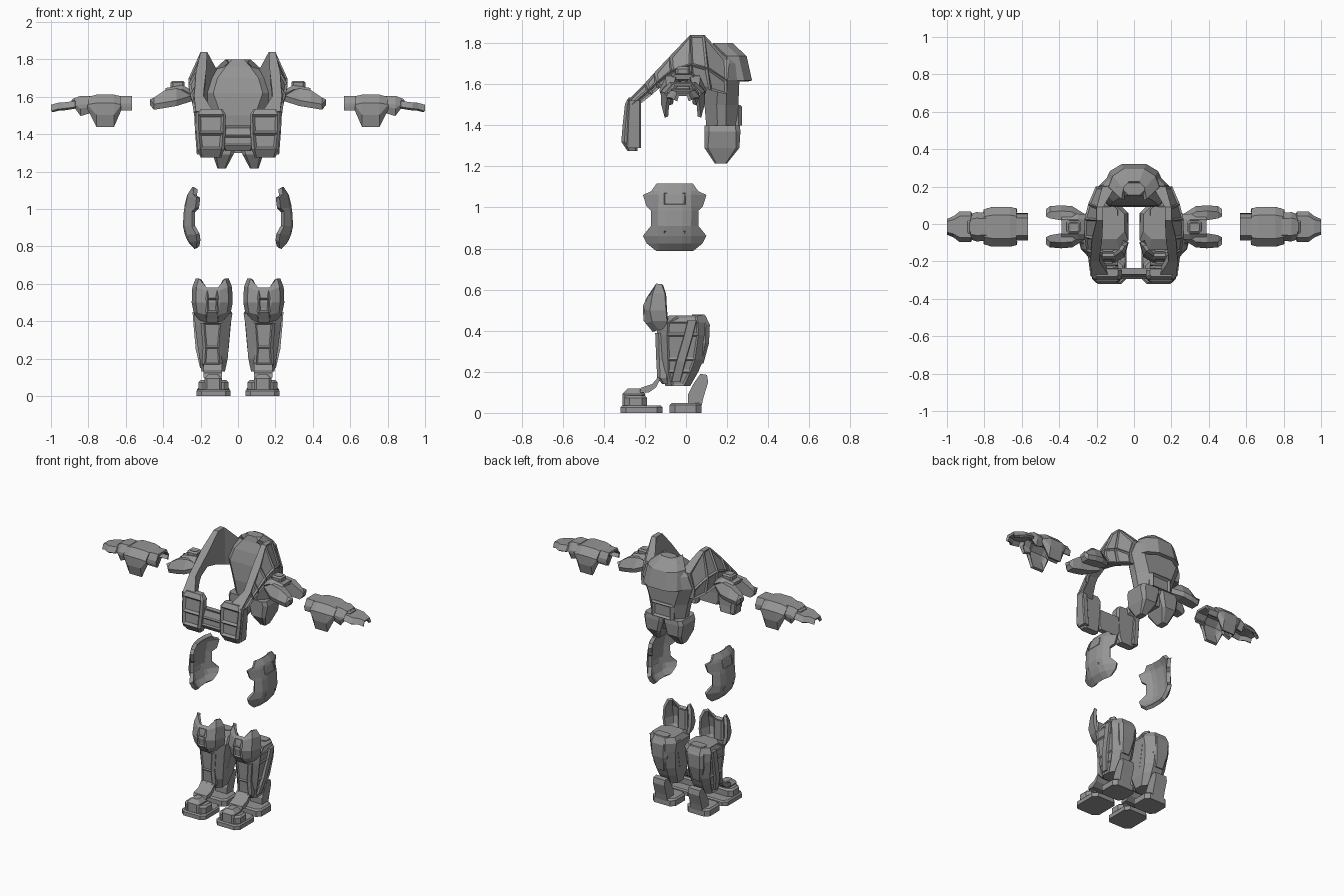
import bpy, bmesh
from mathutils import Vector

mat = bpy.data.materials.new("plate_grey")
mat.diffuse_color = (0.30, 0.30, 0.30, 1)


def loft(name, rings, closed=True, thick=0.0, mirror=True, inset=None):
    """Skin a row of point rings; open rings become plates with thickness."""
    bm = bmesh.new()
    vs = [[bm.verts.new(p) for p in r] for r in rings]
    n = len(rings[0])
    for a, b in zip(vs, vs[1:]):
        for i in range(n if closed else n - 1):
            j = (i + 1) % n
            bm.faces.new((a[i], a[j], b[j], b[i]))
    if closed:
        bm.faces.new(vs[0])
        bm.faces.new(vs[-1])
    bmesh.ops.recalc_face_normals(bm, faces=bm.faces)
    if inset:
        d, limit, width, depth = inset
        bm.normal_update()
        sel = [f for f in bm.faces if f.normal.dot(Vector(d)) > limit]
        bmesh.ops.inset_individual(bm, faces=sel, thickness=width, depth=depth)
    me = bpy.data.meshes.new(name)
    bm.to_mesh(me)
    bm.free()
    me.materials.append(mat)
    ob = bpy.data.objects.new(name, me)
    bpy.context.collection.objects.link(ob)
    if thick:
        s = ob.modifiers.new("thickness", 'SOLIDIFY')
        s.thickness, s.offset = thick, 0
    if mirror:
        ob.modifiers.new("mirror", 'MIRROR')
    return ob


def octa(cx, hx, y0, y1, z, c=0.3):
    """Chamfered rectangle at height z."""
    k = min(c * hx, c * (y1 - y0) / 2 * 1.6)
    a, b = cx - hx, cx + hx
    return [(a + k, y0, z), (b - k, y0, z), (b, y0 + k, z), (b, y1 - k, z),
            (b - k, y1, z), (a + k, y1, z), (a, y1 - k, z), (a, y0 + k, z)]


def block(name, x0, x1, y0, y1, z0, z1, bev=0.01, **kw):
    """Box with a chamfered outline and a narrowed top."""
    cx, hx = (x0 + x1) / 2, (x1 - x0) / 2
    return loft(name, [octa(cx, hx, y0, y1, z0), octa(cx, hx, y0, y1, z1 - bev),
                       octa(cx, hx - bev, y0 + bev, y1 - bev, z1)], **kw)


def prism(name, x0, x1, yz, **kw):
    """Side outline extruded across x."""
    return loft(name, [[(x, y, z) for y, z in yz] for x in (x0, x1)], **kw)


def arch(x, pts):
    return [(x, y, z) for y, z in pts]


# --- Back shell
loft("back_shell", [octa(0, hx, y0, y1, z, .45) for z, hx, y0, y1 in [
    (1.30, .10, .11, .22), (1.38, .125, .10, .25), (1.50, .15, .09, .255), (1.62, .19, .10, .26),
    (1.70, .16, .12, .26), (1.76, .10, .145, .24), (1.80, .055, .155, .22)]], mirror=False)
loft("back_collar_flap", [
    [(-w * 1.2, y - .09, z), (-w, y - .035, z), (-w * .5, y, z), (w * .5, y, z),
     (w, y - .035, z), (w * 1.2, y - .09, z)]
    for z, w, y in [(1.79, .05, .22), (1.73, .105, .285), (1.615, .12, .31)]],
    closed=False, thick=.025, mirror=False)
block("back_mid_pod", -.085, .085, .20, .272, 1.40, 1.50, mirror=False,
      inset=((0, 1, 0), .9, .015, -.015))
loft("lower_back_prong", [octa((a + b) / 2, (b - a) / 2, y0, y1, z) for z, a, b, y0, y1 in [
    (1.40, 0, .14, .09, .262), (1.37, 0, .15, .09, .265), (1.29, .025, .135, .09, .26),
    (1.215, .065, .11, .14, .20)]])

# --- Shoulder straps sweeping from the back over to the chest
strap = [  # top y,z   bottom y,z   inner/outer x at top, at bottom
    (.20, 1.72, .20, 1.55, .10, .17, .12, .20),
    (.09, 1.84, .12, 1.57, .165, .20, .18, .24),
    (.02, 1.84, .03, 1.60, .165, .20, .19, .26),
    (-.08, 1.735, -.06, 1.62, .17, .225, .19, .26),
    (-.155, 1.655, -.13, 1.58, .18, .23, .19, .25),
    (-.20, 1.605, -.165, 1.55, .185, .235, .18, .24),
    (-.285, 1.52, -.24, 1.49, .13, .225, .14, .23)]
loft("shoulder_strap", [[(a, y, z), (b, y, z), (d + .005, (y + v) / 2, z * .4 + w * .6),
                         (d, v, w), (c, v, w)]
                        for y, z, v, w, a, b, c, d in strap],
     inset=((1, 0, .2), .6, .014, -.008))

# --- Chest plate
loft("chest_cup", [octa(.145, hx, y0, y1, z, .25) for z, hx, y0, y1 in [
    (1.535, .06, -.28, -.24), (1.505, .08, -.297, -.235), (1.405, .078, -.308, -.24),
    (1.32, .072, -.315, -.24), (1.275, .055, -.285, -.235)]],
    inset=((0, -1, 0), .97, .018, -.015))
loft("chest_side_wing", [octa(x, .02, y0, y1, z) for z, x, y0, y1 in [
    (1.52, .215, -.28, -.22), (1.42, .21, -.285, -.22), (1.29, .20, -.29, -.22)]])
loft("chest_centre", [octa(0, hx, y0, y1, z) for z, hx, y0, y1 in [
    (1.31, .07, -.275, -.24), (1.34, .09, -.295, -.24), (1.39, .09, -.29, -.24),
    (1.445, .08, -.27, -.235)]], mirror=False, inset=((0, -1, 0), .9, .012, -.008))

# --- Shoulder guards: front and rear lobes, bridge and cap
YC = -.015
for side, tag in ((-1, "front"), (1, "rear")):
    loft("shoulder_lobe_" + tag, [
        [(x, YC + side * a, z0), (x, YC + side * b, z0), (x, YC + side * (b + .01), z0 + .03),
         (x, YC + side * (b - .02), z1), (x, YC + side * a, z1)]
        for x, a, b, z0, z1 in [(.25, .02, .05, 1.575, 1.62), (.33, .03, .10, 1.55, 1.645),
                                (.39, .035, .105, 1.54, 1.635), (.45, .045, .10, 1.53, 1.595),
                                (.47, .055, .085, 1.555, 1.575)]])
loft("shoulder_bridge", [arch(x, [(YC - .06, z - .02), (YC - .035, z), (YC + .035, z), (YC + .06, z - .02)])
                         for x, z in ((.24, 1.62), (.30, 1.65), (.385, 1.635))],
     closed=False, thick=.025)
block("shoulder_cap", .285, .36, -.05, .02, 1.63, 1.685, inset=((0, 0, 1), .9, .01, -.006))

# --- Forearms and hands: shells open underneath


def arm_shell(name, rows, thick=.018):
    """rows: x, half width, low z, top z"""
    loft(name, [arch(x, [(YC - h * .82, lo), (YC - h, lo + (hi - lo) * .4), (YC - h, hi - .04),
                         (YC - h * .6, hi), (YC + h * .6, hi), (YC + h, hi - .04),
                         (YC + h, lo + (hi - lo) * .4), (YC + h * .82, lo)])
                for x, h, lo, hi in rows], closed=False, thick=thick)


arm_shell("forearm_cuff", [(.567, .07, 1.53, 1.595), (.645, .07, 1.53, 1.595)])
arm_shell("forearm_guard", [(.63, .09, 1.53, 1.595), (.665, .098, 1.44, 1.603),
                            (.755, .098, 1.44, 1.603), (.80, .085, 1.54, 1.59)])
arm_shell("wrist_guard", [(.79, .065, 1.515, 1.597), (.84, .07, 1.50, 1.597), (.87, .06, 1.545, 1.585)])
loft("hand_plate", [arch(x, [(YC - h, z - .03), (YC - h * .7, z), (YC + h * .7, z), (YC + h, z - .03)])
                    for x, h, z in [(.855, .04, 1.57), (.875, .075, 1.57), (.93, .075, 1.562),
                                    (.96, .05, 1.56), (.995, .035, 1.55)]],
     closed=False, thick=.018)
block("knuckle_ridge", .86, .89, -.05, .02, 1.56, 1.59)

# --- Thigh plates: notched, bulging outwards
YT = -.055
loft("thigh_plate", [[(xe, YT - h, z), (xc - .01, YT - .075, z), (xc, YT - .035, z), (xc, YT + .035, z),
                      (xc - .01, YT + .075, z), (xe, YT + h, z)] for z, h, xc, xe in [
    (1.11, .085, .235, .225), (1.075, .11, .258, .23), (1.06, .148, .264, .212),
    (1.005, .13, .275, .218), (.985, .108, .278, .238), (.91, .108, .283, .238),
    (.865, .148, .272, .215), (.83, .13, .257, .21), (.795, .085, .225, .215)]],
    closed=False, thick=.024)
for nm, za, zb, xa, xb in (("upper", 1.015, 1.07, .287, .273), ("lower", .83, .885, .267, .289)):
    loft("thigh_ridge_" + nm, [[(x - .025, YT - .06, z), (x, YT - .05, z), (x, YT + .05, z),
                                (x - .025, YT + .06, z)] for z, x in ((za, xa), (zb, xb))],
         inset=((1, 0, 0), .8, .012, -.008))

# --- Legs
XL = .138
loft("knee_guard", [[(XL - w, yb, z), (XL - w * .8, yf + .025, z), (XL - w * .38, yf, zc),
                     (XL + w * .38, yf, zc), (XL + w * .8, yf + .025, z), (XL + w, yb, z)]
                    for z, zc, w, yf, yb in [
    (.625, .575, .08, -.165, -.115), (.58, .56, .097, -.18, -.10), (.50, .50, .10, -.195, -.095),
    (.45, .44, .09, -.185, -.09), (.41, .40, .065, -.155, -.10)]], closed=False, thick=.02)
loft("knee_panel", [octa(XL, .036, y0, -.15, z) for z, y0 in [
    (.41, -.175), (.45, -.207), (.52, -.21), (.565, -.19)]], inset=((0, -1, 0), .9, .01, -.008))
loft("calf", [octa((a + b) / 2, (b - a) / 2, y0, y1, z, .5) for z, a, b, y0, y1 in [
    (.13, .07, .195, -.10, .02), (.20, .055, .205, -.125, .06), (.26, .05, .215, -.13, .085),
    (.38, .04, .23, -.14, .108), (.44, .03, .235, -.14, .11), (.475, .05, .22, -.08, .095)]],
    inset=((1, 0, 0), .85, .012, -.006))
loft("shin_plate", [octa(XL, hx, y0, -.08, z) for z, hx, y0 in [
    (.14, .04, -.115), (.17, .055, -.14), (.26, .05, -.145), (.39, .062, -.15)]],
    inset=((0, -1, 0), .8, .01, -.006))
for nm, s in (("outer", 1), ("inner", -1)):  # slanted bands down the calf sides
    loft("calf_band_" + nm, [[(XL + s * d, y, z), (XL + s * d, y + .04, z),
                              (XL + s * (d - .03), y + .045, z), (XL + s * (d - .03), y - .005, z)]
                             for z, y, d in [(.15, -.07, .065), (.25, -.045, .088),
                                             (.37, -.01, .099), (.45, .01, .105)]])
loft("calf_rear_plate", [octa(XL, hx, .03, y1, z) for z, hx, y1 in [
    (.24, .035, .085), (.34, .06, .112), (.43, .065, .116), (.48, .05, .09)]])

# --- Boots
XB = .132
block("boot_sole", .04, .222, -.32, -.115, 0, .035, bev=.008)
block("boot_upper", .05, .212, -.30, -.19, .03, .085, bev=.012)
block("boot_toe_cap", .085, .18, -.31, -.20, .03, .118, bev=.025)
prism("boot_tongue", .085, .185, [(-.225, .10), (-.18, .10), (-.145, .125), (-.125, .165),
                                  (-.135, .175), (-.165, .14), (-.22, .122)])
block("heel_sole", .045, .218, -.08, .075, 0, .048)
prism("heel_spur", .09, .178, [(.01, .03), (.075, .03), (.085, .075), (.108, .15),
                               (.102, .185), (.07, .19), (.035, .14), (.01, .09)])
